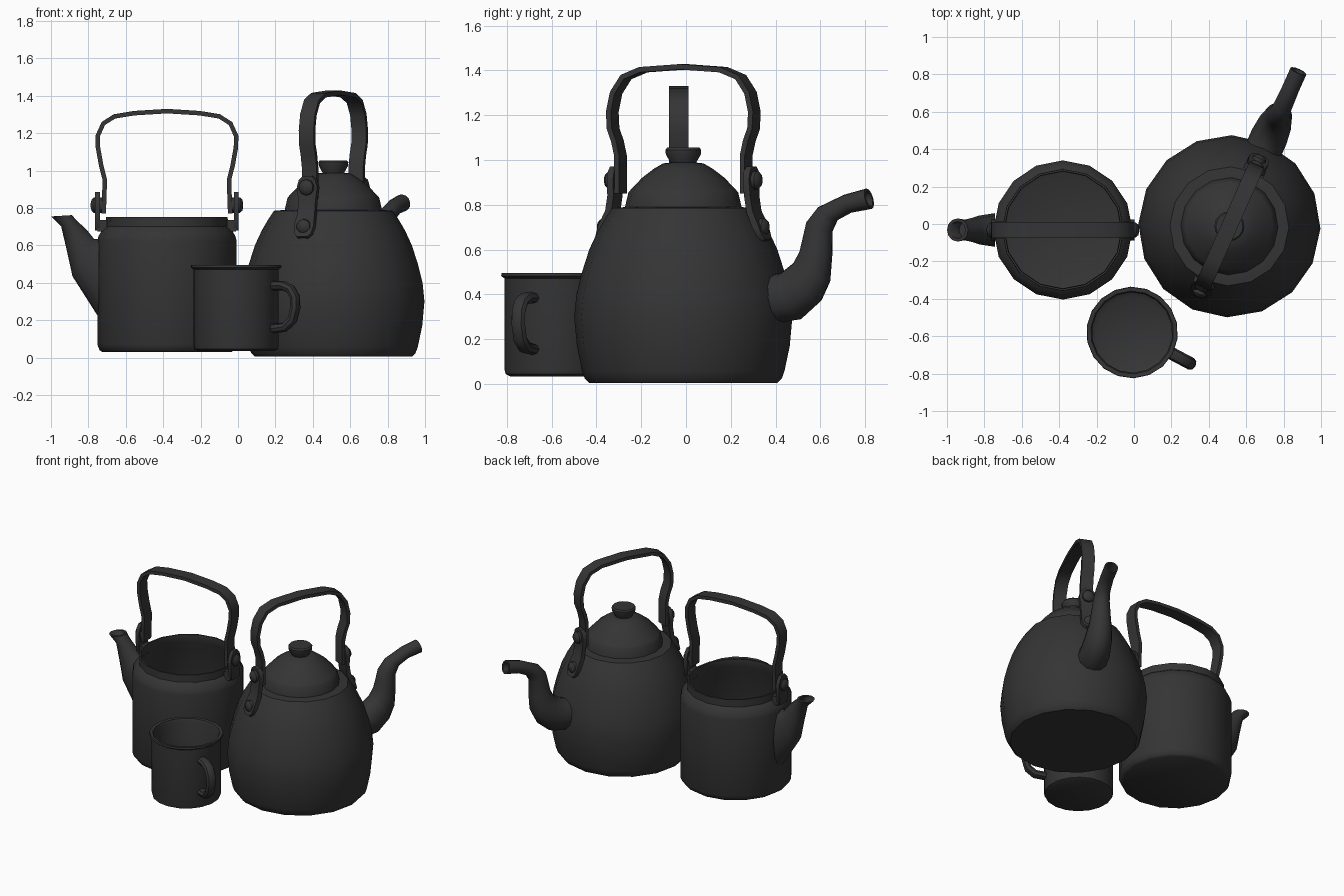
import bpy, bmesh, math
from mathutils import Vector

if "Cube" in bpy.data.objects:
    bpy.data.objects.remove(bpy.data.objects["Cube"])

enamel = bpy.data.materials.new("dark_enamel")
enamel.diffuse_color = (0.035, 0.035, 0.035, 1)
enamel.use_nodes = True
enamel.node_tree.nodes["Principled BSDF"].inputs["Base Color"].default_value = enamel.diffuse_color

# Placement of each vessel: (x, y, turn about z)
BIG = (0.51, -0.012, math.radians(66))
SMALL = (-0.38, -0.032, math.pi)
MUG = (-0.01, -0.58, math.radians(-28))


def finish(name, bm, place, angle=38):
    bmesh.ops.remove_doubles(bm, verts=bm.verts, dist=1e-5)
    bmesh.ops.recalc_face_normals(bm, faces=bm.faces)
    me = bpy.data.meshes.new(name)
    bm.to_mesh(me)
    bm.free()
    me.materials.append(enamel)
    me.shade_smooth()
    me.set_sharp_from_angle(angle=math.radians(angle))
    ob = bpy.data.objects.new(name, me)
    ob.location = (place[0], place[1], 0)
    ob.rotation_euler.z = place[2]
    bpy.context.collection.objects.link(ob)
    return ob


def skin(bm, rings):
    """Join closed rings of points into a capped tube."""
    vs = [[bm.verts.new(p) for p in r] for r in rings]
    n = len(vs[0])
    for a, b in zip(vs, vs[1:]):
        for i in range(n):
            j = (i + 1) % n
            bm.faces.new((a[i], a[j], b[j], b[i]))
    bm.faces.new(vs[0][::-1])
    bm.faces.new(vs[-1])


def lathe(name, profile, place, n=16):
    """Spin (radius, z) points about the local z axis."""
    bm = bmesh.new()
    skin(bm, [[(r * math.cos(2 * math.pi * i / n), r * math.sin(2 * math.pi * i / n), z)
               for i in range(n)] for r, z in profile])
    return finish(name, bm, place)


def add_loft(bm, sections, n=12, square=False):
    """Sections are (edge point, opposite edge point, half width) in the local xz plane."""
    if square:
        ring = [(1, 1), (-1, 1), (-1, -1), (1, -1)]
    else:
        ring = [(math.cos(2 * math.pi * i / n), math.sin(2 * math.pi * i / n)) for i in range(n)]
    rings = []
    for a, b, w in sections:
        a, b = Vector(a), Vector(b)
        c, u = (a + b) / 2, (b - a) / 2
        rings.append([(c.x + u.x * s, w * t, c.y + u.y * s) for s, t in ring])
    skin(bm, rings)


def add_band(bm, path, thick, square=True):
    """Sweep a flat band along (x, z, half width) points."""
    pts = [Vector(p[:2]) for p in path]
    secs = []
    for i, p in enumerate(pts):
        t = (pts[min(i + 1, len(pts) - 1)] - pts[max(i - 1, 0)]).normalized()
        nrm = Vector((-t.y, t.x)) * thick / 2
        secs.append((p - nrm, p + nrm, path[i][2]))
    add_loft(bm, secs, 8, square)


def bail(name, half, place, width):
    """Carrying handle from half a path, mirrored in x."""
    path = [(x, z, width) for x, z in half]
    path += [(-x, z, w) for x, z, w in path[-2::-1]]
    bm = bmesh.new()
    add_band(bm, path, 0.024)
    finish(name, bm, place)


def spout(name, secs, place):
    """Tapered spout with a hollow mouth."""
    def shrink(s):
        a, b = Vector(s[0]), Vector(s[1])
        return (a.lerp(b, 0.13), b.lerp(a, 0.13), s[2] * 0.74)
    bm = bmesh.new()
    add_loft(bm, secs + [shrink(secs[-1]), shrink(secs[-2])])
    finish(name, bm, place, 50)


def rivets(name, spots, place):
    """Domed rivets facing outward: (x, z, radius)."""
    for k, side in enumerate((1, -1)):
        bm = bmesh.new()
        for x, z, r in spots:
            prof = [(x - 0.035, r), (x + 0.012, r), (x + 0.025, r * 0.7), (x + 0.03, r * 0.2)]
            add_loft(bm, [((side * h, z - q), (side * h, z + q), q) for h, q in prof], 10)
        finish(f"{name}_{k + 1}", bm, place)


def lugs(name, path, thick, place):
    for k, side in enumerate((1, -1)):
        bm = bmesh.new()
        add_band(bm, [(side * x, z, w) for x, z, w in path], thick)
        finish(f"{name}_{k + 1}", bm, place)


# Large kettle: body, lid with knob
lathe("large_kettle_body", [(0.42, 0.005), (0.44, 0.025), (0.452, 0.06), (0.475, 0.17), (0.487, 0.30),
                            (0.477, 0.40), (0.452, 0.50), (0.42, 0.60), (0.383, 0.68), (0.345, 0.745),
                            (0.318, 0.785), (0.26, 0.79)], BIG)
lathe("large_kettle_lid", [(0.262, 0.78), (0.258, 0.80), (0.245, 0.855), (0.235, 0.867), (0.222, 0.88),
                           (0.185, 0.92), (0.13, 0.962), (0.09, 0.985), (0.06, 0.988)], BIG)
lathe("large_kettle_knob", [(0.055, 0.98), (0.06, 0.993), (0.078, 1.025), (0.08, 1.045),
                            (0.072, 1.055), (0.03, 1.055)], BIG)
# Large kettle: curved spout, handle, lugs
spout("large_kettle_spout", [((0.44, 0.27), (0.41, 0.49), 0.10), ((0.575, 0.29), (0.475, 0.495), 0.10),
                             ((0.665, 0.365), (0.545, 0.545), 0.09), ((0.71, 0.45), (0.575, 0.60), 0.077),
                             ((0.722, 0.57), (0.588, 0.655), 0.066), ((0.725, 0.68), (0.605, 0.725), 0.056),
                             ((0.75, 0.73), (0.66, 0.79), 0.05), ((0.82, 0.765), (0.785, 0.845), 0.046),
                             ((0.92, 0.782), (0.895, 0.873), 0.046)], BIG)
bail("large_kettle_handle", [(0.307, 0.85), (0.307, 1.02), (0.322, 1.085), (0.343, 1.14), (0.347, 1.215),
                             (0.328, 1.30), (0.28, 1.37), (0.195, 1.403), (0, 1.416)], BIG, 0.043)
lugs("large_kettle_lug", [(0.402, 0.64, 0.03), (0.392, 0.66, 0.05), (0.378, 0.70, 0.057), (0.345, 0.77, 0.05),
                          (0.334, 0.84, 0.05), (0.332, 0.91, 0.06), (0.332, 0.95, 0.048),
                          (0.332, 0.97, 0.025)], 0.03, BIG)
rivets("large_kettle_rivet", [(0.35, 0.91, 0.042), (0.385, 0.70, 0.04)], BIG)

# Small open kettle: hollow pot
lathe("small_kettle_body", [(0.345, 0.03), (0.36, 0.04), (0.372, 0.07), (0.372, 0.625), (0.366, 0.65),
                            (0.345, 0.685), (0.326, 0.70), (0.325, 0.752), (0.315, 0.752), (0.312, 0.70),
                            (0.355, 0.63), (0.355, 0.08), (0.29, 0.05)], SMALL)
# Small kettle: spout, handle, lugs and brackets
spout("small_kettle_spout", [((0.365, 0.215), (0.362, 0.635), 0.09), ((0.505, 0.435), (0.39, 0.635), 0.077),
                             ((0.537, 0.58), (0.43, 0.685), 0.065), ((0.565, 0.70), (0.485, 0.735), 0.055),
                             ((0.62, 0.755), (0.507, 0.762), 0.062)], SMALL)
bail("small_kettle_handle", [(0.338, 0.77), (0.332, 0.95), (0.352, 1.03), (0.369, 1.125), (0.37, 1.185),
                             (0.34, 1.252), (0.28, 1.29), (0.175, 1.307), (0, 1.318)], SMALL, 0.043)
lugs("small_kettle_lug", [(0.371, 0.68, 0.035), (0.371, 0.70, 0.05), (0.371, 0.82, 0.055),
                          (0.371, 0.86, 0.042), (0.371, 0.885, 0.02)], 0.026, SMALL)
lugs("small_kettle_bracket", [(0.345, 0.675, 0.045), (0.345, 0.735, 0.045)], 0.05, SMALL)
rivets("small_kettle_rivet", [(0.378, 0.815, 0.042)], SMALL)

# Mug: hollow cup with rolled rim and looped handle
lathe("mug_body", [(0.205, 0.035), (0.225, 0.045), (0.23, 0.065), (0.23, 0.472), (0.245, 0.482),
                   (0.243, 0.495), (0.222, 0.493), (0.215, 0.475), (0.215, 0.07), (0.19, 0.055)], MUG, 18)
bm = bmesh.new()
add_band(bm, [(0.22, 0.385, 0.034), (0.285, 0.385, 0.034), (0.33, 0.367, 0.034), (0.356, 0.325, 0.034),
              (0.358, 0.265, 0.034), (0.34, 0.20, 0.034), (0.295, 0.163, 0.034), (0.22, 0.155, 0.034)],
         0.052, square=False)
finish("mug_handle", bm, MUG)
